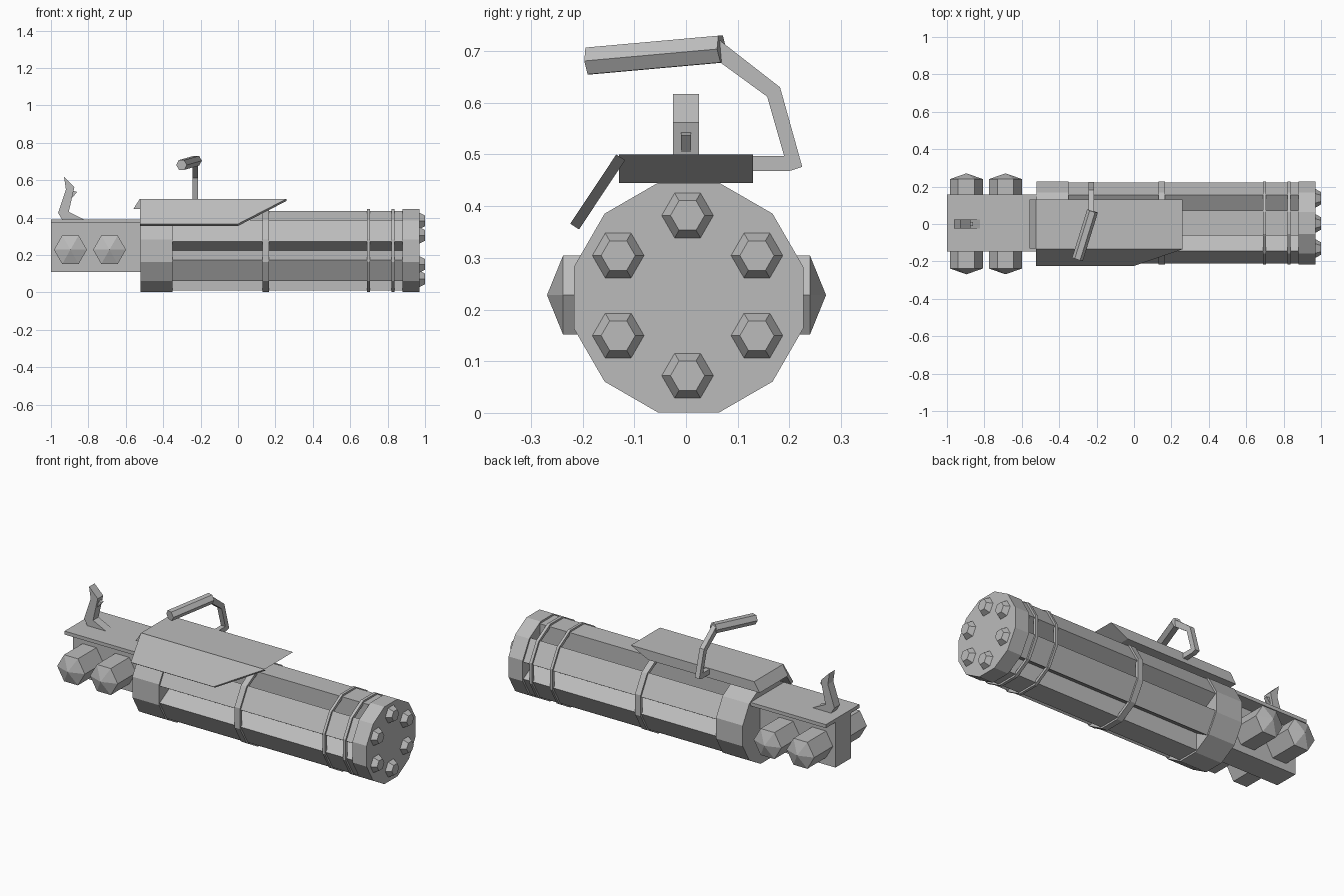
import bpy, bmesh
from math import cos, sin, pi, radians
from mathutils import Vector

cube = bpy.data.objects.get("Cube")
if cube:
    bpy.data.objects.remove(cube, do_unlink=True)

metal = bpy.data.materials.new("grey_metal")
metal.use_nodes = True
GREY = (0.5, 0.5, 0.5, 1)
metal.diffuse_color = GREY
metal.node_tree.nodes["Principled BSDF"].inputs["Base Color"].default_value = GREY

CY, CZ = 0.005, 0.223          # centre line of the barrel cluster
FLAT = cos(pi / 12)            # flat-to-corner ratio of a 12-sided ring


def finish(name, bm):
    bmesh.ops.remove_doubles(bm, verts=bm.verts, dist=0.0001)
    bmesh.ops.recalc_face_normals(bm, faces=bm.faces)
    mesh = bpy.data.meshes.new(name)
    bm.to_mesh(mesh)
    bm.free()
    mesh.materials.append(metal)
    obj = bpy.data.objects.new(name, mesh)
    bpy.context.collection.objects.link(obj)
    return obj


def slab(name, points, push):
    """Flat outline extruded along a vector."""
    bm = bmesh.new()
    low = [bm.verts.new(p) for p in points]
    high = [bm.verts.new(Vector(p) + Vector(push)) for p in points]
    bm.faces.new(low)
    bm.faces.new(high[::-1])
    for i in range(len(low)):
        j = (i + 1) % len(low)
        bm.faces.new((low[i], low[j], high[j], high[i]))
    return finish(name, bm)


def box(name, x0, x1, y0, y1, z0, z1):
    outline = [(x0, y0, z0), (x1, y0, z0), (x1, y1, z0), (x0, y1, z0)]
    return slab(name, outline, (0, 0, z1 - z0))


def loft(name, origin, axis, up, sides, sections, turn=0, hoop=False):
    """Rings of (distance, radius) along an axis; a hoop joins last to first."""
    origin, axis, up = Vector(origin), Vector(axis).normalized(), Vector(up)
    side = axis.cross(up).normalized()
    up = side.cross(axis)
    bm = bmesh.new()
    rings = []
    for dist, r in sections:
        angles = [turn + 2 * pi * k / sides for k in range(sides)]
        rings.append([bm.verts.new(origin + axis * dist + side * (r * cos(a)) + up * (r * sin(a)))
                      for a in angles])
    pairs = list(zip(rings, rings[1:]))
    if hoop:
        pairs.append((rings[-1], rings[0]))
    else:
        bm.faces.new(rings[0])
        bm.faces.new(rings[-1])
    for a, b in pairs:
        for i in range(sides):
            j = (i + 1) % sides
            bm.faces.new((a[i], a[j], b[j], b[i]))
    return finish(name, bm)


X, Y, Z = (1, 0, 0), (0, 1, 0), (0, 0, 1)
centre = (0, CY, CZ)
R = 0.222 / FLAT

# End drums
for name, x0, x1 in (("rear_drum", -0.52, -0.35), ("front_drum", 0.88, 0.97)):
    loft(name, centre, X, Z, 12, [(x0, R), (x1, R)], pi / 12)

# Barrel cluster: three crossed bars forming six ribs with grooves between
for k in range(3):
    a = radians(30 + 60 * k)
    out, across = Vector((0, cos(a), sin(a))), Vector((0, -sin(a), cos(a)))
    start = Vector((-0.4, CY, CZ))
    corners = [start + out * (u * 0.212) + across * (v * 0.066)
               for u, v in ((-1, -1), (1, -1), (1, 1), (-1, 1))]
    slab(f"barrel_rib_{k + 1}", corners, (1.3, 0, 0))

# Hoops around the barrels
for k, (x0, x1) in enumerate(((0.13, 0.165), (0.69, 0.705), (0.82, 0.837))):
    loft(f"hoop_{k + 1}", centre, X, Z, 12,
         [(x0, R), (x1, R), (x1, R - 0.018), (x0, R - 0.018)], pi / 12, True)

# Muzzles
for k in range(6):
    a = radians(30 + 60 * k)
    spot = (0.96, 0.003 + 0.155 * cos(a), 0.227 + 0.155 * sin(a))
    loft(f"muzzle_{k + 1}", spot, X, Z, 6, [(0, 0.05), (0.01, 0.05), (0.04, 0.033)])

# Rear housing and its top plate
box("rear_housing", -1, -0.5, -0.07, 0.07, 0.11, 0.375)
box("rear_plate", -1, -0.5, -0.148, 0.157, 0.37, 0.39)

# Side pods, hexagonal with pointed ends
for k, x in enumerate((-0.896, -0.687)):
    loft(f"side_pod_{k + 1}", (x, 0.003, 0.228), Y, Z, 6,
         [(-0.272, 0), (-0.241, 0.088), (0.237, 0.088), (0.268, 0)])

# Rear lever with a small catch
lever = [(-0.93, 0.617), (-0.875, 0.562), (-0.905, 0.43), (-0.82, 0.388),
         (-0.94, 0.388), (-0.962, 0.425), (-0.92, 0.55)]
slab("rear_lever", [(x, -0.025, z) for x, z in lever], (0, 0.05, 0))
catch = [(-0.89, 0.545), (-0.86, 0.537), (-0.892, 0.5)]
slab("lever_catch", [(x, -0.01, z) for x, z in catch], (0, 0.02, 0))

# Top cover with raked ends and a slanted side flap
cover = [(-0.525, 0.5), (0.26, 0.5), (0.15, 0.445), (-0.56, 0.445)]
slab("top_cover", [(x, -0.13, z) for x, z in cover], (0, 0.26, 0))
slab("cover_flap", [(-0.525, -0.135, 0.5), (0.26, -0.135, 0.5),
                    (0.0, -0.224, 0.366), (-0.525, -0.224, 0.366)], (0, 0.017, -0.011))

# Carrying handle: bent stem and hexagonal grip
stem = [(0.1, 0.497), (0.19, 0.497), (0.157, 0.612), (0.05, 0.69), (0.06, 0.725),
        (0.182, 0.63), (0.225, 0.476), (0.2, 0.468), (0.1, 0.468)]
slab("handle_stem", [(-0.242, y, z) for y, z in stem], (0.028, 0, 0))
near, far = Vector((-0.222, 0.069, 0.704)), Vector((-0.302, -0.188, 0.681))
loft("handle_grip", near, far - near, Z, 6, [(0, 0.03), ((far - near).length, 0.03)])
